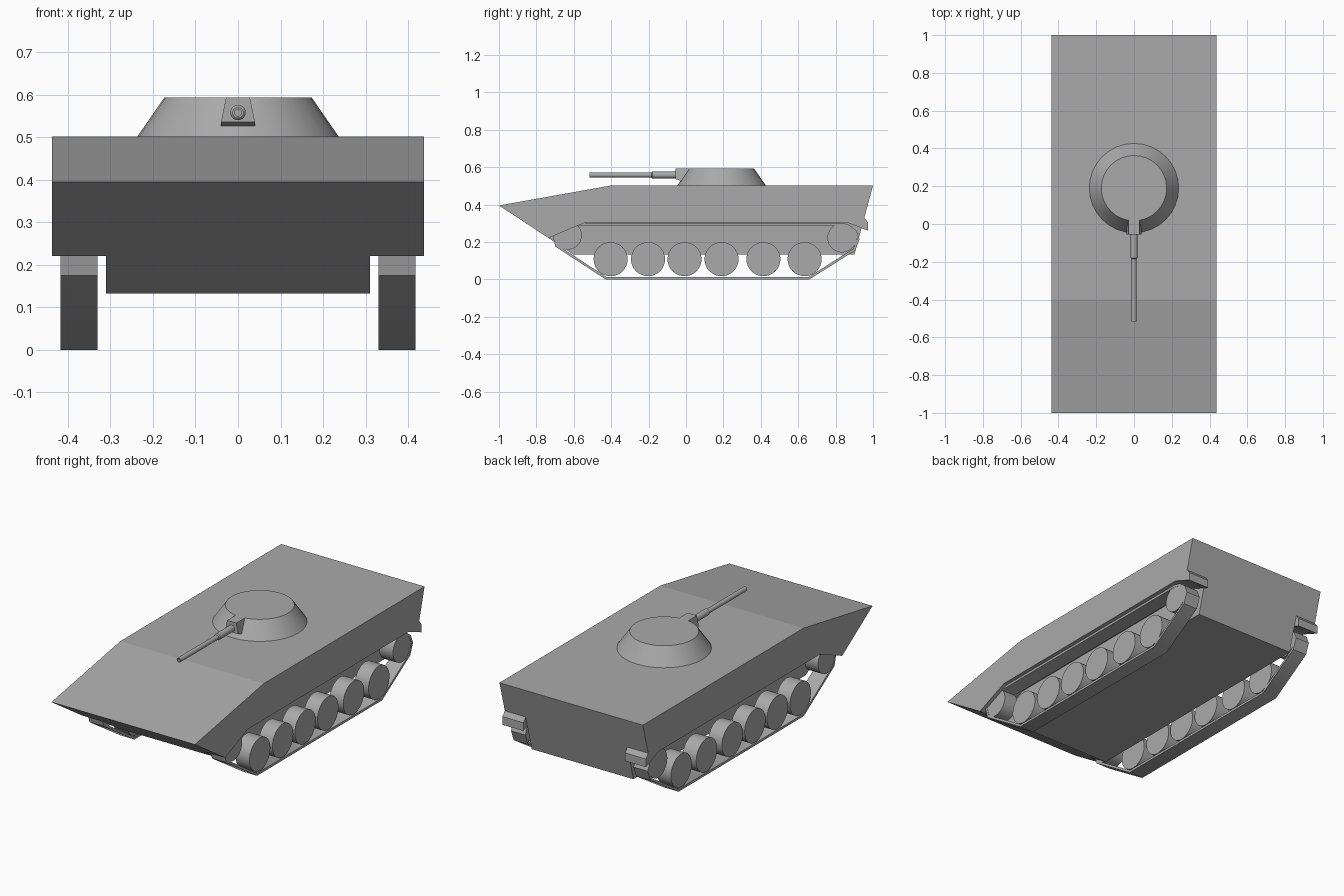
import bpy, bmesh, math
from mathutils import Vector

if "Cube" in bpy.data.objects:
    bpy.data.objects.remove(bpy.data.objects["Cube"])

grey = bpy.data.materials.new("armour_grey")
grey.diffuse_color = (0.4, 0.4, 0.4, 1)
grey.use_nodes = True
grey.node_tree.nodes["Principled BSDF"].inputs["Base Color"].default_value = grey.diffuse_color


def finish(name, bm, smooth=False):
    bmesh.ops.recalc_face_normals(bm, faces=bm.faces)
    me = bpy.data.meshes.new(name)
    bm.to_mesh(me)
    bm.free()
    me.materials.append(grey)
    ob = bpy.data.objects.new(name, me)
    bpy.context.collection.objects.link(ob)
    if smooth:
        bpy.ops.object.select_all(action='DESELECT')
        ob.select_set(True)
        bpy.context.view_layer.objects.active = ob
        bpy.ops.object.shade_smooth_by_angle(angle=math.radians(35))
    return ob


def prism(name, profile, x0, x1):
    """Extrude a (y, z) profile along x."""
    bm = bmesh.new()
    a, b = ([bm.verts.new((x, y, z)) for y, z in profile] for x in (x0, x1))
    bm.faces.new(a)
    bm.faces.new(b)
    n = len(profile)
    for i in range(n):
        j = (i + 1) % n
        bm.faces.new((a[i], a[j], b[j], b[i]))
    return finish(name, bm)


def lathe(name, profile, centre, axis, segs):
    """Spin (radius, offset) points round an axis; radius 0 closes the end."""
    bm = bmesh.new()
    rot = Vector((0, 0, 1)).rotation_difference(Vector(axis)).to_matrix()
    rings = []
    for r, h in profile:
        count = segs if r else 1
        rings.append([bm.verts.new(Vector(centre) + rot @ Vector((
            r * math.cos(2 * math.pi * i / segs),
            r * math.sin(2 * math.pi * i / segs), h))) for i in range(count)])
    for p, q in zip(rings, rings[1:]):
        for i in range(segs):
            j = (i + 1) % segs
            if len(p) == 1:
                bm.faces.new((p[0], q[i], q[j]))
            elif len(q) == 1:
                bm.faces.new((p[i], p[j], q[0]))
            else:
                bm.faces.new((p[i], p[j], q[j], q[i]))
    return finish(name, bm, True)


def track(name, path, x0, x1, t):
    """Closed band of thickness t inside a counter-clockwise (y, z) path."""
    pts = [Vector(p) for p in path]
    n = len(pts)
    inner = []
    for i in range(n):
        d0 = (pts[i] - pts[i - 1]).normalized()
        d1 = (pts[(i + 1) % n] - pts[i]).normalized()
        m = Vector((-d0.y - d1.y, d0.x + d1.x))
        inner.append(pts[i] + m * (t / (1 + d0.dot(d1))))
    bm = bmesh.new()
    loops = [[bm.verts.new((x, p.x, p.y)) for p in ring]
             for x, ring in ((x0, pts), (x1, pts), (x1, inner), (x0, inner))]
    for k in range(4):
        p, q = loops[k], loops[(k + 1) % 4]
        for i in range(n):
            j = (i + 1) % n
            bm.faces.new((p[i], p[j], q[j], q[i]))
    return finish(name, bm, True)


# Hull: wedge-nosed block with the track wells cut out of each side
hull = prism("hull", [(-1, 0.395), (-0.6, 0.132), (0.9, 0.132),
                      (1, 0.502), (-0.4, 0.502)], -0.437, 0.437)
well = [(-0.9, 0.152), (-0.54, 0.303), (0.86, 0.305),
        (1.1, 0.21), (1.1, -0.1), (-0.9, -0.1)]
loop = [(-0.43, 0), (0.66, 0), (0.905, 0.155), (0.928, 0.215), (0.91, 0.262),
        (0.87, 0.292), (0.83, 0.302), (-0.65, 0.302), (-0.695, 0.275),
        (-0.713, 0.235), (-0.698, 0.175)]
wheels = [(y, 0.108, 0.091) for y in (-0.403, -0.203, -0.008, 0.19, 0.414, 0.634)]
wheels += [(-0.633, 0.235, 0.076), (0.834, 0.222, 0.078)]

for side, s in (("right", 1), ("left", -1)):
    cutter = prism("well_cutter_" + side, well, s * 0.31, s * 0.6)
    cutter.hide_render = True
    cutter.hide_viewport = True
    cut = hull.modifiers.new("well_" + side, 'BOOLEAN')
    cut.operation = 'DIFFERENCE'
    cut.solver = 'EXACT'
    cut.object = cutter
    # Rear mud flap
    prism("mud_flap_" + side, [(0.92, 0.282), (0.973, 0.26), (0.973, 0.305),
                               (0.953, 0.33), (0.93, 0.33)], s * 0.31, s * 0.437)
    # Running gear
    track("track_" + side, loop, s * 0.33, s * 0.417, 0.013)
    for i, (y, z, r) in enumerate(wheels):
        lathe(f"wheel_{side}_{i + 1}",
              [(0, -0.042), (r, -0.042), (r, 0.042), (0, 0.042)],
              (s * 0.3735, y, z), (1, 0, 0), 32)

# Turret
lathe("turret", [(0, 0.49), (0.238, 0.5), (0.173, 0.594), (0, 0.594)],
      (0, 0.19, 0), (0, 0, 1), 32)

# Gun mantlet, narrower at the top
mantlet = prism("mantlet", [(-0.055, 0.536), (-0.03, 0.527), (0.09, 0.527),
                            (0.09, 0.594), (-0.055, 0.594)], -0.04, 0.04)
for v in mantlet.data.vertices:
    if v.co.z > 0.59:
        v.co.x *= 0.7

# Stepped gun barrel with an open bore
lathe("gun_barrel", [(0, -0.02), (0.018, -0.02), (0.018, 0.125), (0.013, 0.13),
                     (0.013, 0.46), (0.008, 0.46), (0.008, 0.36), (0, 0.36)],
      (0, -0.055, 0.558), (0, -1, 0), 20)
